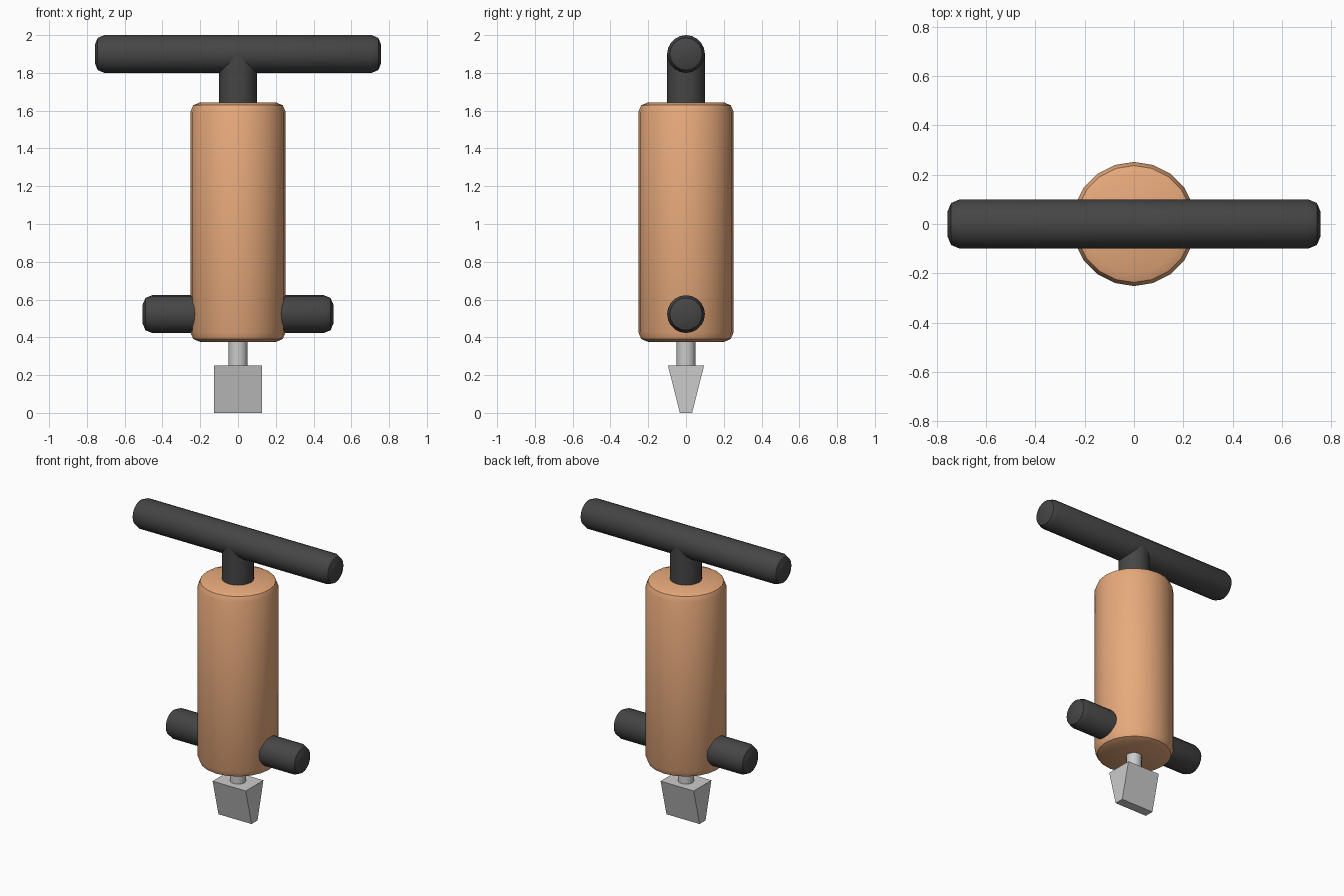
import bpy, bmesh, math

if "Cube" in bpy.data.objects:
    bpy.data.objects.remove(bpy.data.objects["Cube"])

def material(name, color):
    m = bpy.data.materials.new(name)
    m.diffuse_color = color
    m.use_nodes = True
    m.node_tree.nodes["Principled BSDF"].inputs["Base Color"].default_value = m.diffuse_color
    return m

orange = material("orange_casing", (0.80, 0.40, 0.20, 1))
rubber = material("dark_rubber", (0.06, 0.06, 0.06, 1))

def rod(name, radius, length, center, mat=None, along_x=False, bevel=0.0, sides=20):
    rot = (0, math.pi / 2, 0) if along_x else (0, 0, 0)
    bpy.ops.mesh.primitive_cylinder_add(vertices=sides, radius=radius, depth=length,
                                        location=center, rotation=rot)
    ob = bpy.context.object
    ob.name = name
    if bevel:
        # round only the two end rims
        bm = bmesh.new()
        bm.from_mesh(ob.data)
        rims = [e for e in bm.edges if abs(e.verts[0].co.z - e.verts[1].co.z) < 1e-5]
        bmesh.ops.bevel(bm, geom=rims, offset=bevel, segments=2, profile=0.5, affect='EDGES')
        bm.to_mesh(ob.data)
        bm.free()
    if mat:
        ob.data.materials.append(mat)
    bpy.ops.object.shade_smooth_by_angle(angle=math.radians(30))
    return ob

# main casing
rod("casing", 0.252, 1.267, (0, 0, 1.01), orange, bevel=0.05)

# top handle with its stem, and the lower side grips
rod("top_handle", 0.1, 1.515, (0, 0, 1.9), rubber, along_x=True, bevel=0.05)
rod("handle_stem", 0.1, 0.3, (0, 0, 1.75), rubber)
rod("side_grips", 0.1, 1.01, (0, 0, 0.523), rubber, along_x=True, bevel=0.05)

# drive shaft
rod("drive_shaft", 0.05, 0.2, (0, 0, 0.33))

# chisel blade, tapering front to back towards the tip
bpy.ops.mesh.primitive_cube_add(size=1, location=(0, 0, 0.126))
blade = bpy.context.object
blade.name = "chisel_blade"
for v in blade.data.vertices:
    top = v.co.z > 0
    v.co.x *= 0.252
    v.co.y *= 0.192 if top else 0.065
    v.co.z *= 0.252
